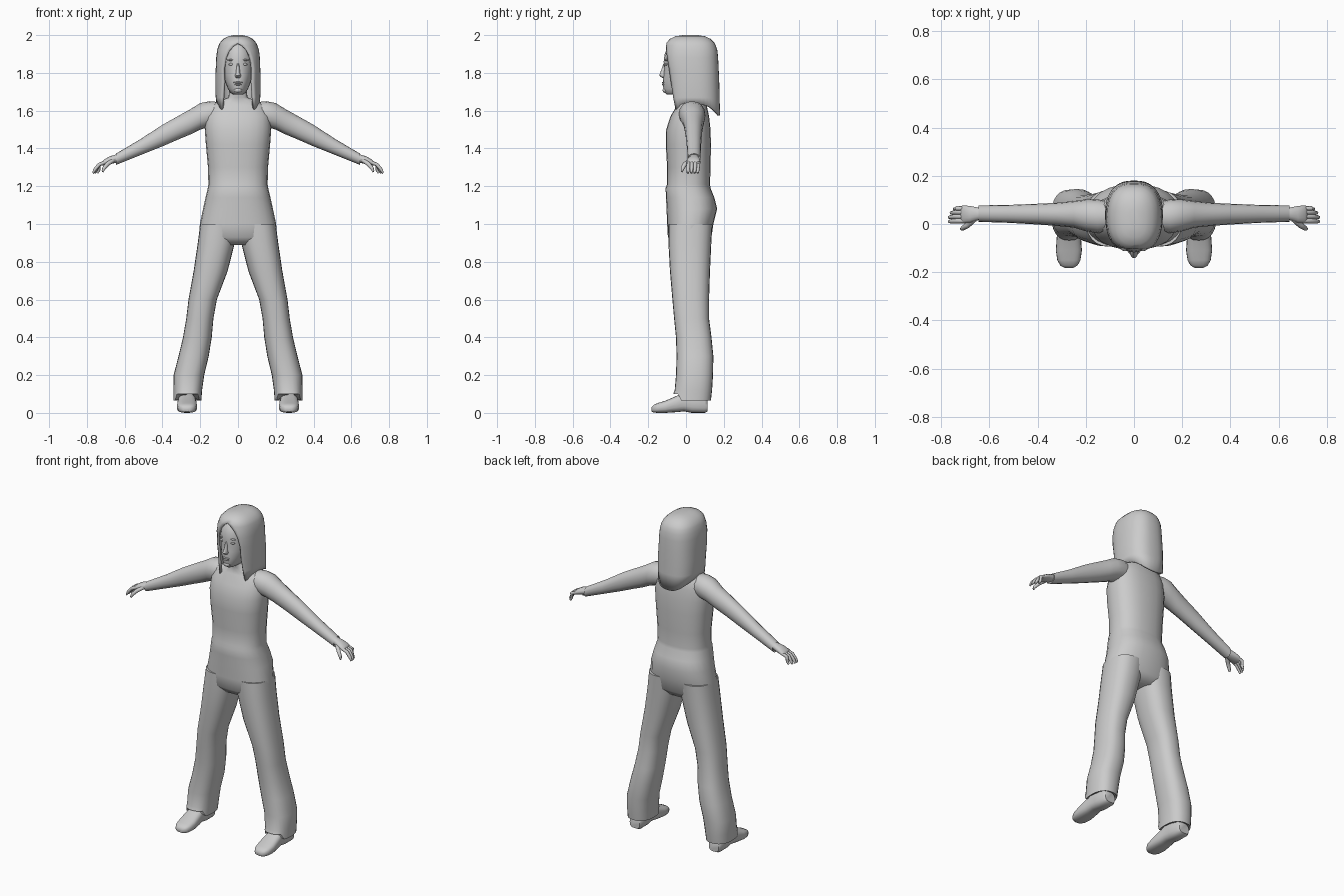
import bpy, bmesh, math
from mathutils import Vector

grey = bpy.data.materials.new("plain_grey")
grey.diffuse_color = (0.6, 0.6, 0.6, 1)


def power(v, e):
    return math.copysign(abs(v) ** e, v)


def finish(name, bm, mirror=False, angle=60):
    bmesh.ops.remove_doubles(bm, verts=bm.verts, dist=0.0002)
    bmesh.ops.recalc_face_normals(bm, faces=bm.faces)
    mesh = bpy.data.meshes.new(name)
    bm.to_mesh(mesh)
    bm.free()
    mesh.materials.append(grey)
    ob = bpy.data.objects.new(name, mesh)
    bpy.context.collection.objects.link(ob)
    bpy.context.view_layer.objects.active = ob
    ob.select_set(True)
    bpy.ops.object.shade_smooth_by_angle(angle=math.radians(angle))
    ob.select_set(False)
    if mirror:
        ob.modifiers.new("mirror", "MIRROR")
    return ob


def loft(name, rings, mirror=False, angle=60):
    """Skin closed rings of equal length and cap both ends."""
    bm = bmesh.new()
    rows = [[bm.verts.new(p) for p in r] for r in rings]
    n = len(rows[0])
    for a, b in zip(rows, rows[1:]):
        for i in range(n):
            j = (i + 1) % n
            bm.faces.new((a[i], a[j], b[j], b[i]))
    bm.faces.new(rows[0])
    bm.faces.new(rows[-1])
    return finish(name, bm, mirror, angle)


def oval(n=24, p=2.4):
    """Unit superellipse points."""
    e = 2 / p
    return [(power(math.sin(2 * math.pi * i / n), e),
             power(math.cos(2 * math.pi * i / n), e)) for i in range(n)]


def flat_ring(z, xc, hw, yf, yb, p=2.4):
    return [(xc + hw * u, (yf + yb) / 2 - (yb - yf) / 2 * v, z) for u, v in oval(p=p)]


def side_ring(x, zc, hz, yc, hy):
    return [(x, yc + hy * u, zc + hz * v) for u, v in oval(16, 2.1)]


def tube(name, path, mirror=True):
    """Finger-like tube along (point, radius) pairs."""
    rings = []
    d = (Vector(path[-1][0]) - Vector(path[0][0])).normalized()
    side = d.cross(Vector((0, 0, 1))).normalized()
    up = side.cross(d)
    for p, r in path:
        rings.append([Vector(p) + side * r * u + up * r * v for u, v in oval(8, 2)])
    return loft(name, rings, mirror)


def ellipsoid(name, centre, size, mirror=False):
    bm = bmesh.new()
    bmesh.ops.create_uvsphere(bm, u_segments=12, v_segments=8, radius=1)
    for v in bm.verts:
        v.co = Vector(centre) + Vector([a * b for a, b in zip(v.co, size)])
    return finish(name, bm, mirror)


# Torso with neck and hips: z, half width, front y, back y
torso = [(1.73, .045, -.05, .06), (1.67, .05, -.045, .08), (1.652, .10, -.04, .095),
         (1.625, .15, -.05, .11), (1.57, .172, -.082, .122), (1.50, .176, -.105, .13),
         (1.42, .17, -.107, .132), (1.30, .159, -.10, .13), (1.21, .157, -.10, .127),
         (1.19, .16, -.108, .13), (1.14, .172, -.106, .15), (1.08, .185, -.103, .165),
         (1.0, .202, -.10, .145), (.93, .207, -.096, .135), (.89, .14, -.06, .10)]
loft("torso", [flat_ring(z, 0, w, f, b) for z, w, f, b in torso])

# Trouser legs: z, centre x, half width, front y, back y
leg = [(1.0, .10, .10, -.093, .14), (.9, .115, .098, -.093, .134), (.75, .145, .09, -.085, .127),
       (.6, .187, .075, -.072, .122), (.5, .202, .072, -.063, .122), (.4, .215, .076, -.053, .135),
       (.3, .235, .08, -.05, .145), (.2, .26, .081, -.053, .143), (.12, .266, .076, -.06, .138),
       (.065, .268, .074, -.068, .132), (.075, .268, .06, -.05, .115)]
rings = [flat_ring(*r) for r in leg]
# raise the hem a little over the instep
for k in (-1, -2):
    rings[k] = [(x, y, z + (.035 if y < -.03 else 0)) for x, y, z in rings[k]]
loft("trouser_leg", rings, True)

# Shoes: y, half width, bottom z, top z
shoe = [(.115, .034, .008, .07), (.10, .043, 0, .09), (.03, .045, 0, .11), (-.01, .045, .008, .11),
        (-.05, .05, .004, .09), (-.11, .054, 0, .064), (-.15, .048, 0, .052),
        (-.172, .036, .002, .042), (-.182, .018, .008, .03)]
loft("shoe", [[(.27 + w * u, y, (a + b) / 2 + (b - a) / 2 * v) for u, v in oval(20, 2.8)]
              for y, w, a, b in shoe], True, 50)

# Sleeves: x, centre z, half height, centre y, half depth
arm = [(.10, 1.585, .06, .03, .06), (.15, 1.582, .068, .032, .07), (.20, 1.57, .07, .036, .066),
       (.25, 1.542, .067, .04, .055), (.32, 1.508, .062, .04, .048), (.40, 1.468, .057, .041, .043),
       (.52, 1.405, .042, .042, .037), (.645, 1.343, .030, .043, .034), (.64, 1.345, .022, .043, .026)]
loft("sleeve", [side_ring(*r) for r in arm], True)

# Hands with four curled fingers and a thumb
palm = [(.62, 1.355, .02, .043, .024), (.65, 1.345, .022, .042, .027),
        (.68, 1.337, .021, .04, .035), (.71, 1.325, .016, .04, .037), (.72, 1.318, .009, .04, .033)]
loft("palm", [side_ring(*r) for r in palm], True)
for i, (y, reach) in enumerate([(.013, .77), (.031, .77), (.049, .762), (.065, .748)]):
    tube("finger_%d" % (i + 1), [((.70, y, 1.328), .010), ((.735, y, 1.315), .010),
                                 ((reach - .012, y - .002, 1.288), .009),
                                 ((reach - .002, y - .003, 1.27), .006)])
tube("thumb", [((.66, .022, 1.338), .012), ((.69, -.005, 1.318), .012),
               ((.71, -.018, 1.295), .010), ((.717, -.022, 1.278), .006)])

# Head: z, half width, front y, back y
head = [(1.685, .025, -.10, .03), (1.695, .04, -.113, .06), (1.715, .053, -.12, .08),
        (1.75, .067, -.122, .10), (1.79, .078, -.12, .12), (1.82, .083, -.116, .13),
        (1.86, .086, -.118, .13), (1.90, .083, -.113, .13), (1.94, .066, -.097, .12),
        (1.965, .04, -.07, .09)]
loft("head", [flat_ring(z, 0, w, f, b, 2.1) for z, w, f, b in head])

# Face details
nose = [(1.85, .007, -.119, -.09), (1.80, .011, -.137, -.09), (1.786, .017, -.142, -.09),
        (1.774, .012, -.127, -.09)]
loft("nose", [flat_ring(z, 0, w, f, b, 2) for z, w, f, b in nose])
ellipsoid("eye", (.035, -.102, 1.845), (.015, .010, .007), True)
ellipsoid("brow", (.036, -.103, 1.868), (.02, .009, .005), True)
ellipsoid("upper_lip", (0, -.117, 1.749), (.024, .011, .005))
ellipsoid("lower_lip", (0, -.116, 1.739), (.02, .011, .006))
ellipsoid("chin", (0, -.108, 1.708), (.022, .016, .014))

# Long hair, open at the face: z, half width, front edge y, back y, half gap
hair = [(1.60, .115, -.055, .18, .088), (1.67, .118, -.068, .178, .083), (1.75, .12, -.08, .176, .077),
        (1.82, .118, -.09, .173, .079), (1.88, .116, -.10, .17, .068), (1.92, .111, -.105, .166, .048),
        (1.945, .103, -.105, .158, .022), (1.96, .096, -.103, .15, 0), (1.98, .077, -.085, .13, 0),
        (1.994, .05, -.055, .10, 0), (2.0, .02, -.015, .06, 0)]
bm = bmesh.new()
rows = []
N = 32
for k, (z, w, edge, back, gap) in enumerate(hair):
    a0 = math.asin((gap / w) ** 1.25)
    c = math.cos(a0) ** .8
    front = (2 * edge - back * (1 - c)) / (1 + c)
    row = []
    for i in range(N + 1):
        a = a0 + (2 * math.pi - 2 * a0) * i / N
        s = math.sin(a)
        zz = 1.575 + .06 * s * s if k == 0 else z
        row.append(bm.verts.new((w * power(s, .8),
                                 (front + back) / 2 - (back - front) / 2 * power(math.cos(a), .8), zz)))
    rows.append(row)
for a, b in zip(rows, rows[1:]):
    for i in range(N):
        bm.faces.new((a[i], a[i + 1], b[i + 1], b[i]))
bm.faces.new(rows[-1][:-1])
ob = finish("hair", bm)
shell = ob.modifiers.new("thickness", "SOLIDIFY")
shell.thickness = .014
shell.offset = -1
